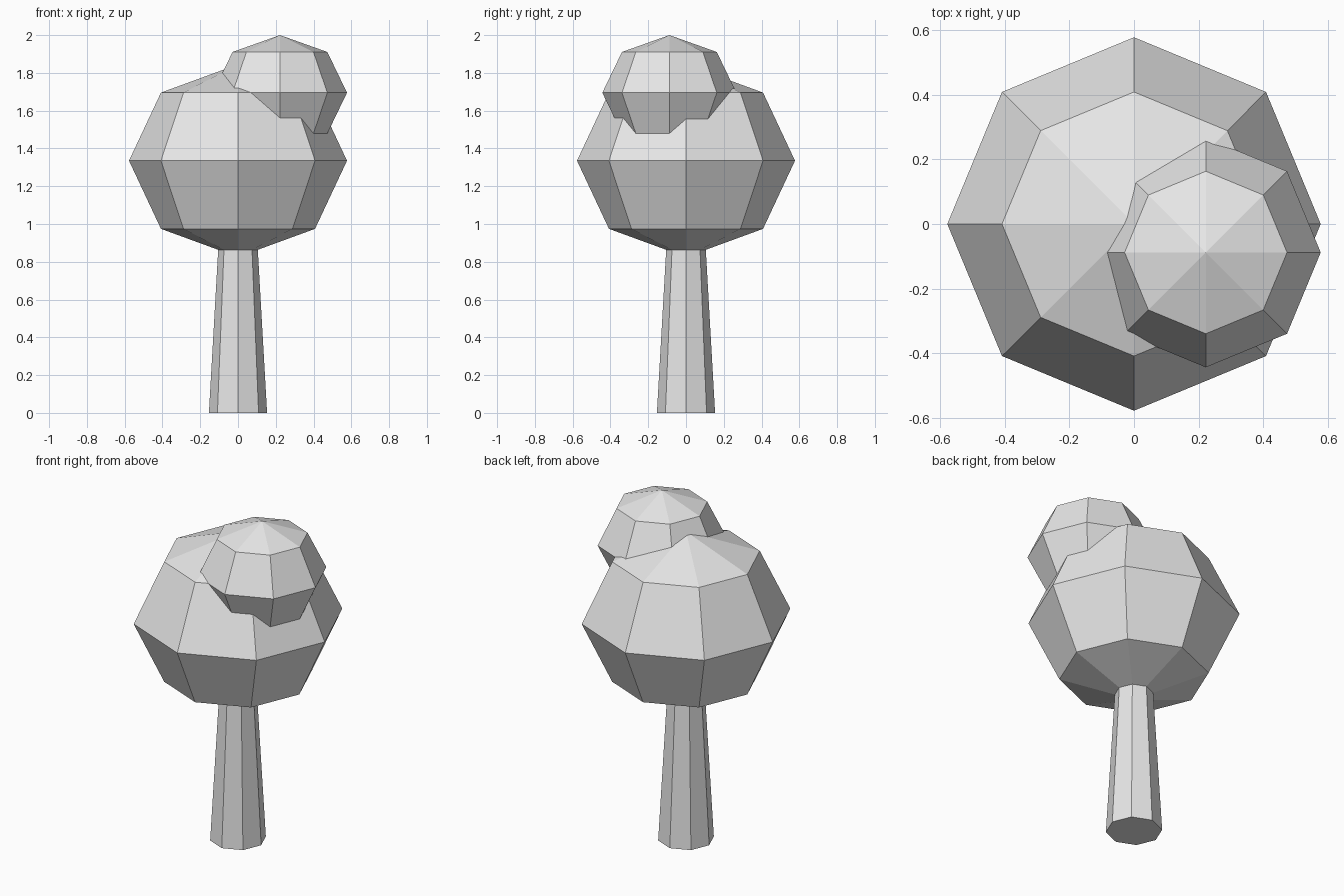
import bpy
import math

cube = bpy.data.objects.get("Cube")
if cube:
    bpy.data.objects.remove(cube, do_unlink=True)

# One plain grey for the whole tree
grey = bpy.data.materials.new("light_grey")
grey.use_nodes = True
colour = (0.8, 0.8, 0.8, 1.0)
grey.diffuse_color = colour
grey.node_tree.nodes["Principled BSDF"].inputs["Base Color"].default_value = colour

SIDES = 8


def finish(name):
    obj = bpy.context.object
    obj.name = name
    obj.data.name = name
    obj.data.materials.append(grey)
    bpy.ops.object.shade_flat()
    return obj


def foliage(name, centre, radius, half_height):
    bpy.ops.mesh.primitive_uv_sphere_add(segments=SIDES, ring_count=4,
                                         radius=1, location=centre)
    obj = finish(name)
    obj.scale = (radius, radius, half_height)
    bpy.ops.object.transform_apply(location=False, rotation=False, scale=True)
    return obj


# Tapered trunk, its top buried in the crown
trunk_height = 0.95
bpy.ops.mesh.primitive_cone_add(vertices=SIDES, radius1=0.154, radius2=0.1,
                                depth=trunk_height,
                                location=(0, 0, trunk_height / 2))
finish("trunk")

# Main crown and the smaller clump on its front left shoulder
foliage("main_foliage", (0, 0, 1.335), 0.577, 0.51)
foliage("small_foliage", (0.222, -0.088, 1.695), 0.355, 0.305)
